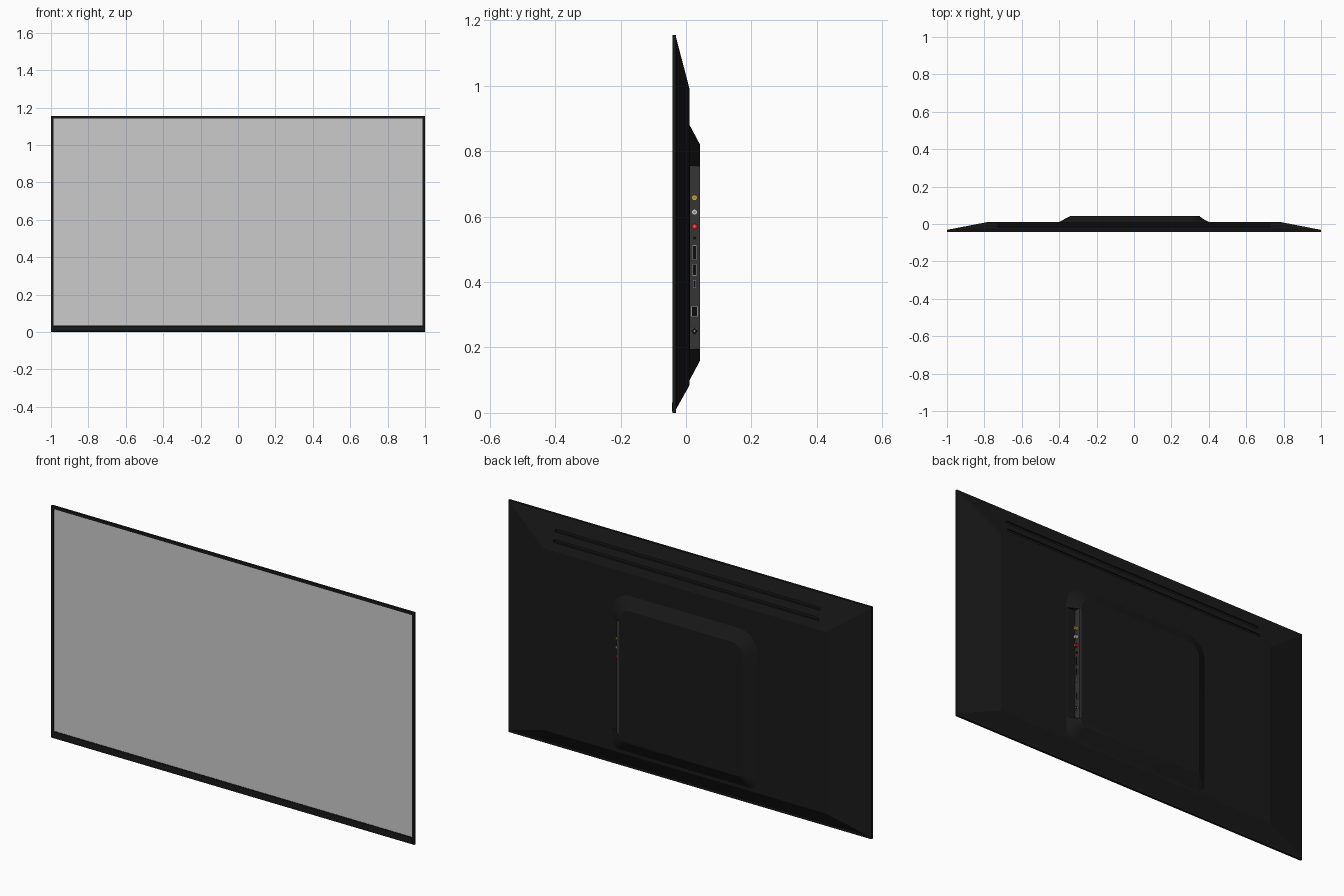
import bpy, bmesh, math
from mathutils import Vector

if "Cube" in bpy.data.objects:
    bpy.data.objects.remove(bpy.data.objects["Cube"])


def material(name, r, g, b):
    m = bpy.data.materials.new(name)
    m.diffuse_color = (r, g, b, 1)
    m.use_nodes = True
    m.node_tree.nodes["Principled BSDF"].inputs["Base Color"].default_value = m.diffuse_color
    return m


BLACK = material("black_plastic", 0.010, 0.010, 0.010)
PANEL = material("panel_plastic", 0.035, 0.035, 0.035)
DARK = material("socket_dark", 0.004, 0.004, 0.004)
METAL = material("socket_metal", 0.25, 0.25, 0.25)
YELLOW = material("yellow_plastic", 0.6, 0.42, 0.01)
WHITE = material("white_plastic", 0.75, 0.75, 0.75)
RED = material("red_plastic", 0.6, 0.01, 0.01)


def finish(name, bm, mat):
    bmesh.ops.recalc_face_normals(bm, faces=bm.faces)
    me = bpy.data.meshes.new(name)
    bm.to_mesh(me)
    bm.free()
    ob = bpy.data.objects.new(name, me)
    bpy.context.collection.objects.link(ob)
    if mat:
        me.materials.append(mat)
    return ob


def loft(name, rings, mat, loop=False):
    """Bridge matching rings; cap the ends, or join last to first when loop is set."""
    bm = bmesh.new()
    vs = [[bm.verts.new(p) for p in r] for r in rings]
    n = len(rings[0])
    pairs = list(zip(vs, vs[1:])) + ([(vs[-1], vs[0])] if loop else [])
    for a, b in pairs:
        for i in range(n):
            j = (i + 1) % n
            bm.faces.new((a[i], a[j], b[j], b[i]))
    if not loop:
        bm.faces.new(vs[0])
        bm.faces.new(vs[-1])
    return finish(name, bm, mat)


def rect(y, hx, z0, z1):
    return [(-hx, y, z0), (hx, y, z0), (hx, y, z1), (-hx, y, z1)]


def rounded(y, hx, z0, z1, r_bottom, r_top, steps=8):
    """Rectangle in the xz plane with separate bottom and top corner radii."""
    pts = []
    for k, (sx, z, r) in enumerate([(1, z1, r_top), (-1, z1, r_top), (-1, z0, r_bottom), (1, z0, r_bottom)]):
        cx = sx * (hx - r)
        cz = z - r if z == z1 else z + r
        for i in range(steps + 1):
            a = math.pi / 2 * (k + i / steps)
            pts.append((cx + r * math.cos(a), y, cz + r * math.sin(a)))
    return pts


def box(name, lo, hi, mat, bevel=0):
    (x0, y0, z0), (x1, y1, z1) = lo, hi
    ob = loft(name, [[(x0, y, z0), (x1, y, z0), (x1, y, z1), (x0, y, z1)] for y in (y0, y1)], mat)
    if bevel:
        m = ob.modifiers.new("bevel", "BEVEL")
        m.width, m.segments = bevel, 2
    return ob


def pin(name, x0, x1, z, r, mat, y=0.026):
    """Round part pointing out along x."""
    ring = [2 * math.pi * i / 16 for i in range(16)]
    return loft(name, [[(x, y + r * math.cos(a), z + r * math.sin(a)) for a in ring] for x in (x0, x1)], mat)


def activate(ob):
    bpy.ops.object.select_all(action="DESELECT")
    ob.select_set(True)
    bpy.context.view_layer.objects.active = ob


def cut(ob, lo, hi):
    cutter = box("cutter", lo, hi, None)
    cutter.hide_render = True
    m = ob.modifiers.new("cut", "BOOLEAN")
    m.operation, m.object = "DIFFERENCE", cutter
    activate(ob)
    bpy.ops.object.modifier_apply(modifier=m.name)
    bpy.data.objects.remove(cutter)


# Front: bezel ring, screen and chin
loft("bezel", [rect(-0.042, 1, 0, 1.155), rect(-0.042, 0.987, 0.035, 1.141),
               rect(-0.031, 0.987, 0.035, 1.141), rect(-0.031, 1, 0, 1.155)], BLACK, loop=True)
box("screen", (-0.988, -0.040, 0.034), (0.988, -0.033, 1.142), None)
box("chin", (-0.99, -0.0435, 0.004), (0.99, -0.036, 0.031), BLACK, 0.001)

# Tapered back shell with two long vent slots in its upper slope
shell = loft("back_shell", [rect(-0.034, 0.998, 0.008, 1.150), rect(-0.031, 0.998, 0.010, 1.150),
                            rect(0.011, 0.78, 0.085, 0.99)], BLACK)
for z in (1.082, 1.035):
    y = -0.031 + (1.150 - z) * 0.042 / 0.16
    cut(shell, (-0.73, y - 0.008, z - 0.007), (0.73, y + 0.02, z + 0.007))

# Electronics housing, rounder at the top, with a notch on the port side
housing = loft("electronics_housing", [rounded(0.005, 0.40, 0.10, 0.88, 0.045, 0.10),
                                       rounded(0.011, 0.40, 0.10, 0.88, 0.045, 0.10),
                                       rounded(0.043, 0.34, 0.16, 0.82, 0.02, 0.06)], BLACK)
cut(housing, (0.35, 0.0125, 0.195), (0.45, 0.06, 0.755))
activate(housing)
bpy.ops.object.shade_smooth_by_angle(angle=math.radians(25))

# Port panel standing in the notch
X = 0.352
box("port_panel", (0.335, 0.0125, 0.195), (X, 0.0428, 0.755), PANEL)

# Round audio and video jacks
for label, z, mat in (("yellow", 0.658, YELLOW), ("white", 0.614, WHITE), ("red", 0.570, RED)):
    pin(label + "_jack", X - 0.002, X + 0.012, z, 0.009, mat)
    pin(label + "_jack_core", X, X + 0.014, z, 0.004, METAL)
pin("headphone_jack", X - 0.002, X + 0.004, 0.535, 0.005, DARK)

# Rectangular sockets: metal rim around a dark centre
for label, z, h, w in (("upper_video", 0.49, 0.023, 0.006), ("lower_video", 0.437, 0.018, 0.006),
                       ("data", 0.395, 0.012, 0.005), ("network", 0.31, 0.016, 0.010)):
    rings = []
    for x, d in ((X - 0.002, 0), (X + 0.004, 0), (X + 0.004, 0.002), (X - 0.002, 0.002)):
        rings.append([(x, 0.026 + sy * (w - d), z + sz * (h - d))
                      for sy, sz in ((-1, -1), (1, -1), (1, 1), (-1, 1))])
    loft(label + "_socket_rim", rings, METAL, loop=True)
    box(label + "_socket", (X - 0.002, 0.027 - w, z - h + 0.001), (X + 0.001, 0.025 + w, z + h - 0.001), DARK)

# Aerial socket
pin("aerial_socket", X - 0.002, X + 0.006, 0.25, 0.011, METAL)
pin("aerial_socket_insert", X, X + 0.007, 0.25, 0.009, DARK)
pin("aerial_pin", X, X + 0.008, 0.25, 0.003, METAL)
